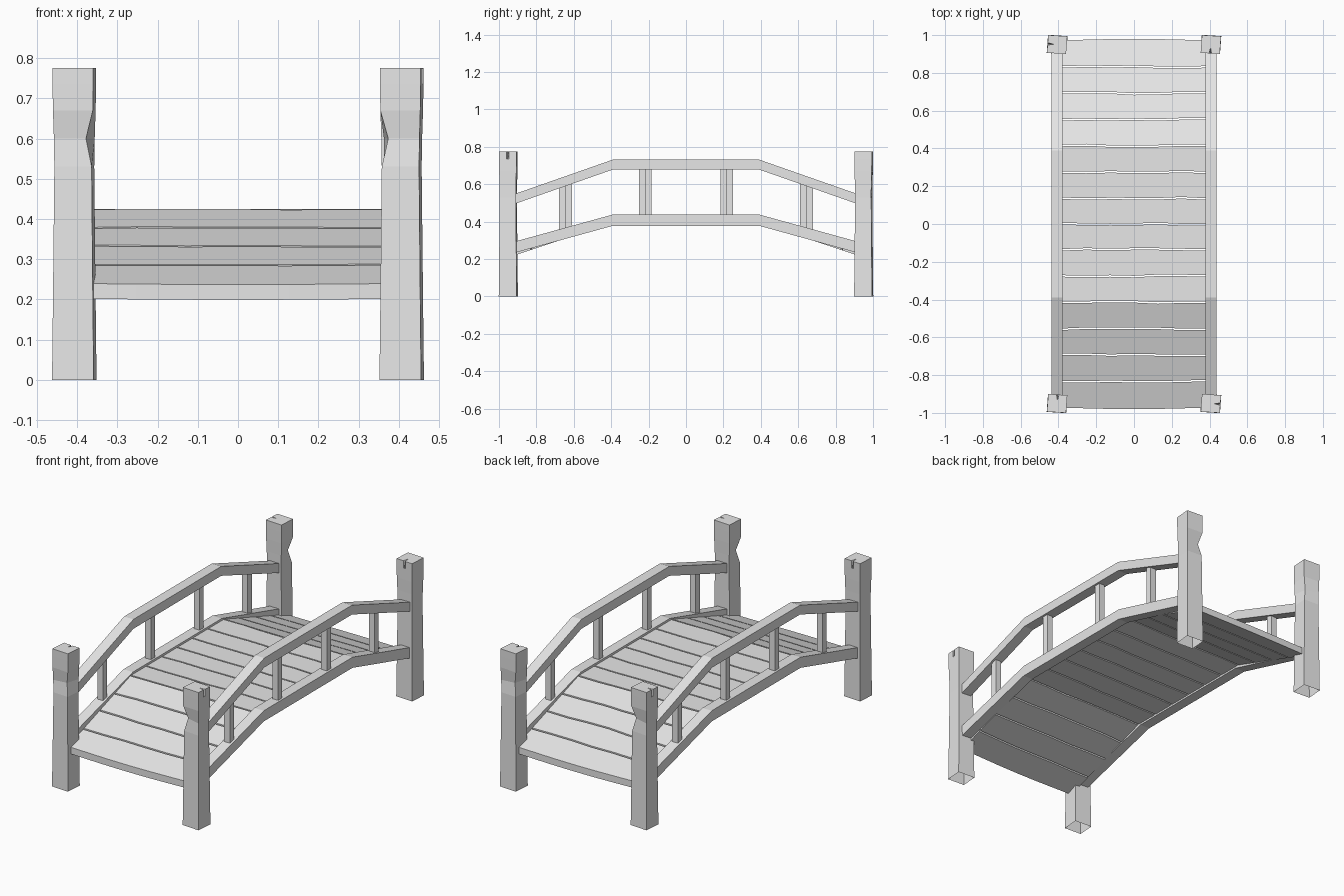
import bpy, bmesh, math, random
from mathutils import Matrix, Vector

if "Cube" in bpy.data.objects:
    bpy.data.objects.remove(bpy.data.objects["Cube"])

random.seed(4)
wood = bpy.data.materials.new("plain grey wood")
wood.diffuse_color = (0.8, 0.8, 0.8, 1)
wood.use_nodes = True
wood.node_tree.nodes["Principled BSDF"].inputs["Base Color"].default_value = wood.diffuse_color


def make(name, verts, faces):
    me = bpy.data.meshes.new(name)
    me.from_pydata(verts, [], faces)
    bm = bmesh.new()
    bm.from_mesh(me)
    bmesh.ops.recalc_face_normals(bm, faces=bm.faces)
    bm.to_mesh(me)
    bm.free()
    me.materials.append(wood)
    ob = bpy.data.objects.new(name, me)
    bpy.context.collection.objects.link(ob)
    return ob


def loft(name, rings, cap_start=True, cap_end=True):
    """Skin a list of equal closed rings."""
    n = len(rings[0])
    verts = [p for r in rings for p in r]
    faces = [(k*n + i, k*n + (i+1) % n, (k+1)*n + (i+1) % n, (k+1)*n + i)
             for k in range(len(rings) - 1) for i in range(n)]
    if cap_start:
        faces.append(tuple(range(n))[::-1])
    if cap_end:
        faces.append(tuple(range((len(rings)-1)*n, len(rings)*n)))
    return make(name, verts, faces)


# Corner posts: hewn, open underneath, with a cracked top and one chipped edge
def post(name, cx, cy, turn):
    rings = []
    for z, h in ((0, .048), (.2, .046), (.53, .043), (.6, .044),
                 (.67, .046), (.735, .047), (.775, .047)):
        chip = .015 if z == .6 else 0
        crack = .03 if z == .775 else 0
        ring = [(-h + chip, -h + chip), (h, -h), (h, -.006),
                (h - crack, 0), (h, .006), (h, h), (-h, h)]
        rot = Matrix.Rotation(math.radians(turn - 4), 3, 'Z')
        pts = [rot @ Vector((x, y, z)) for x, y in ring]
        rings.append([(cx + p.x * 1.08, cy + p.y, p.z) for p in pts])
    loft(name, rings, cap_start=False)


post("front_right_post", .407, -.95, 0)
post("front_left_post", -.407, -.95, 90)
post("back_left_post", -.407, .95, 180)
post("back_right_post", .407, .95, 270)


# Bent rails and side beams
def beam(name, side, low, high, thick, bend):
    slope = (high - low) / (.91 - bend)
    rings = []
    for y in (-.93, -bend, bend, .93):
        z = high - slope * (abs(y) - bend)
        a, b = side * .378, side * .437
        rings.append([(a, y, z - thick), (b, y, z - thick), (b, y, z), (a, y, z)])
    loft(name, rings)


# Balusters between beam and rail
def baluster(name, side, y):
    h, x = .018, side * .407
    rise = -.275 * max(0, abs(y) - .4)
    rings = [[(x + sx*h, y + sy*h, z + rise) for sx, sy in ((-1, -1), (1, -1), (1, 1), (-1, 1))]
             for z in (.415, .70)]
    loft(name, rings)


for side, label in ((-1, "left"), (1, "right")):
    beam(label + "_side_beam", side, .295, .437, .06, .395)
    beam(label + "_handrail", side, .55, .732, .053, .39)
    for i, y in enumerate((-.66, -.232, .202, .627)):
        baluster(f"{label}_baluster_{i + 1}", side, y * side)


# Deck planks with gently wavy edges following the arch
def deck_z(y):
    return .425 - .333 * max(0, abs(y) - .415)


seams = [0, .135, .275, .415, .555, .692, .832, .976]
seams = [-s for s in seams[:0:-1]] + seams
N = 6
waves = []
for s in seams:
    if abs(s) > .9:      # bowed deck ends
        waves.append([math.copysign(.008, s) * math.cos(math.pi * (i/N - .5)) for i in range(N + 1)])
    else:
        waves.append([random.uniform(-.004, .004) for i in range(N + 1)])

for k in range(len(seams) - 1):
    rings = []
    for i in range(N + 1):
        x = -.38 + .76 * i / N
        y0 = seams[k] + waves[k][i] + .004
        y1 = seams[k+1] + waves[k+1][i] - .004
        z0, z1 = deck_z(y0), deck_z(y1)
        rings.append([(x, y0, z0 - .038), (x, y1, z1 - .038), (x, y1, z1), (x, y0, z0)])
    loft(f"deck_plank_{k + 1}", rings)
